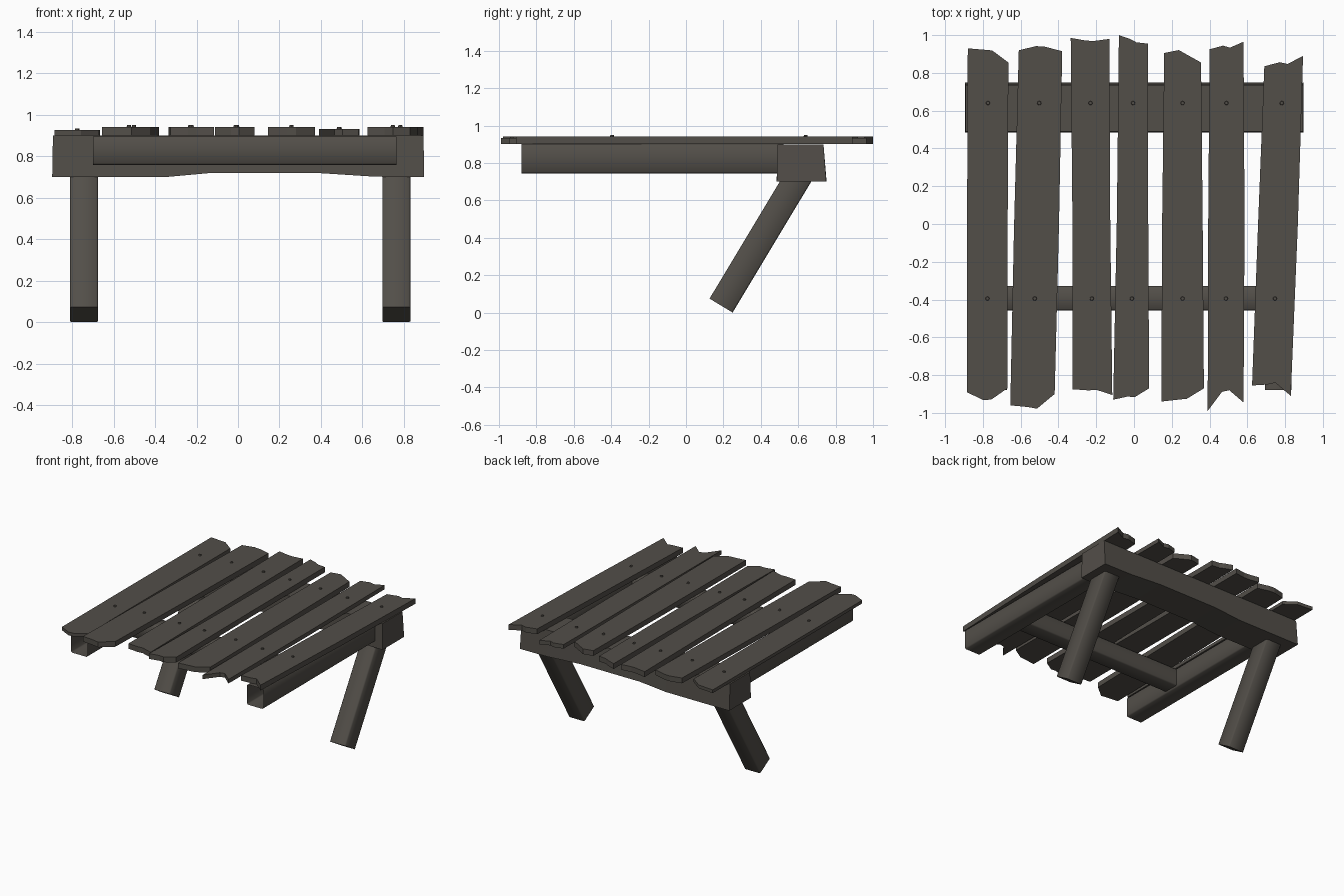
import bpy, bmesh, math, random
from mathutils import Vector, Matrix

if "Cube" in bpy.data.objects:
    bpy.data.objects.remove(bpy.data.objects["Cube"])

random.seed(4)
wood = bpy.data.materials.new("dark weathered wood")
wood.diffuse_color = (0.085, 0.077, 0.066, 1)
wood.use_nodes = True
wood.node_tree.nodes["Principled BSDF"].inputs["Base Color"].default_value = wood.diffuse_color


def finish(name, bm, smooth=False):
    bmesh.ops.recalc_face_normals(bm, faces=bm.faces[:])
    me = bpy.data.meshes.new(name)
    bm.to_mesh(me)
    bm.free()
    me.materials.append(wood)
    for p in me.polygons:
        p.use_smooth = smooth and len(p.vertices) == 4
    ob = bpy.data.objects.new(name, me)
    bpy.context.collection.objects.link(ob)
    return ob


def loft(bm, rings, cap_start=True, cap_end=True):
    """Skin a row of equal point rings."""
    rings = [[bm.verts.new(p) for p in r] for r in rings]
    n = len(rings[0])
    for r, s in zip(rings, rings[1:]):
        for k in range(n):
            m = (k + 1) % n
            bm.faces.new((r[k], r[m], s[m], s[k]))
    if cap_start:
        bm.faces.new(rings[0])
    if cap_end:
        bm.faces.new(rings[-1][::-1])


def board(name, back_left, back_right, front_left, front_right, back_mid, front_mid, top):
    """Flat board: four corners, with a chipped edge at both ends and wavy sides."""
    bl, br, fl, fr = map(Vector, (back_left, back_right, front_left, front_right))

    def chipped(a, b, mid):
        return [Vector((a.lerp(b, t).x, mid + random.uniform(-.014, .014))) for t in (.4, .6)]

    def wavy(a, b):
        return [a.lerp(b, .5) + Vector((random.uniform(-.006, .006), 0))]

    outline = ([bl] + chipped(bl, br, back_mid) + [br] + wavy(br, fr)
               + [fr] + chipped(fr, fl, front_mid) + [fl] + wavy(fl, bl))
    bm = bmesh.new()
    loft(bm, [[(p.x, p.y, z) for p in outline] for z in (.901, top)])
    finish(name, bm)
    # Nail heads over the back beam and the front cross rail
    for row, y in (("back", .64), ("front", -.395)):
        t = (.93 - y) / 1.85
        x = (bl.lerp(fl, t).x + br.lerp(fr, t).x) / 2
        bm = bmesh.new()
        bmesh.ops.create_cone(bm, cap_ends=True, segments=8, radius1=.012, radius2=.009, depth=.012,
                              matrix=Matrix.Translation((x, y, top + .002)))
        finish(f"{name}_{row}_nail", bm)


def timber(name, a, b, w, h, side, capped=True):
    """Squared timber from a to b with softened long edges; w runs along side."""
    a, b, s = Vector(a), Vector(b), Vector(side)
    t = s.cross((b - a).normalized())
    c = .008
    section = []
    for sx, sy in ((1, 1), (-1, 1), (-1, -1), (1, -1)):
        pair = [(sx * w / 2, sy * (h / 2 - c)), (sx * (w / 2 - c), sy * h / 2)]
        section += pair if sx == sy else pair[::-1]
    bm = bmesh.new()
    loft(bm, [[p + s * u + t * v for u, v in section] for p in (a, b)], capped, capped)
    finish(name, bm, True)


# Seven boards of the top, left to right
board("top_board_1", (-.88, .93), (-.665, .855), (-.885, -.89), (-.67, -.87), .93, -.92, .926)
board("top_board_2", (-.61, .92), (-.38, .915), (-.655, -.96), (-.42, -.9), .93, -.97, .942)
board("top_board_3", (-.335, .985), (-.13, .98), (-.325, -.875), (-.115, -.905), .98, -.89, .942)
board("top_board_4", (-.08, 1), (.075, .955), (-.11, -.93), (.08, -.87), .97, -.92, .942)
board("top_board_5", (.16, .905), (.355, .855), (.145, -.94), (.37, -.87), .91, -.93, .942)
board("top_board_6", (.40, .925), (.58, .965), (.39, -.99), (.58, -.945), .945, -.89, .933)
board("top_board_7", (.69, .835), (.895, .89), (.625, -.855), (.83, -.91), .845, -.85, .942)

# Hewn back beam, shallower in the middle
bm = bmesh.new()
loft(bm, [[(x, .49, .90), (x * 1.004, .485, z), (x * 1.004, .75, z), (x, .735, .90)]
          for x, z in ((-.892, .70), (-.35, .70), (-.13, .72), (.38, .72), (.66, .702), (.894, .70))])
finish("back_beam", bm)

# Side rails (hollow at the front) and slanted legs
lean = Vector((0, math.sin(math.radians(31)), math.cos(math.radians(31))))
for name, x in (("left", -.742), ("right", .763)):
    timber(f"{name}_rail", (x, -.88, .823), (x, .52, .823), .14, .156, (1, 0, 0), False)
    foot = Vector((x, .1875, .038))
    timber(f"{name}_leg", foot, foot + lean * .85, .135, .144, (1, 0, 0))

# Front cross rail between the side rails
timber("front_cross_rail", (-.70, -.393, .828), (.765, -.393, .828), .128, .137, (0, 1, 0))
